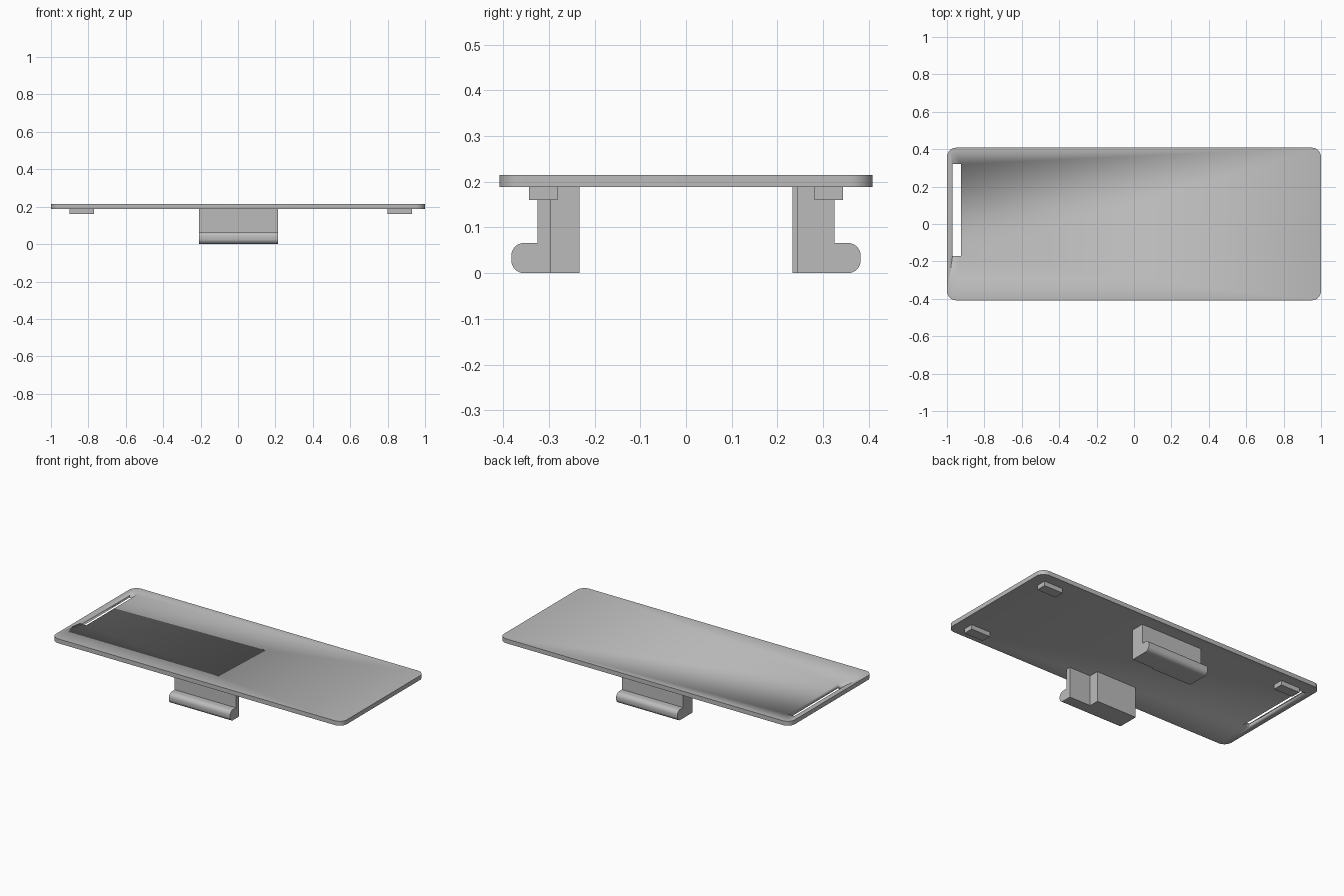
import bpy, math
from mathutils import Vector

if "Cube" in bpy.data.objects:
    bpy.data.objects.remove(bpy.data.objects["Cube"], do_unlink=True)

GREY = (0.5, 0.5, 0.5, 1)
mat = bpy.data.materials.new("plain grey")
mat.use_nodes = True
mat.diffuse_color = GREY
mat.node_tree.nodes["Principled BSDF"].inputs["Base Color"].default_value = GREY


def arc(cx, cy, r, start, end, steps=10):
    """Points along an arc, angles in degrees."""
    angles = [math.radians(start + (end - start) * i / steps) for i in range(steps + 1)]
    return [(cx + r * math.cos(a), cy + r * math.sin(a)) for a in angles]


def extrude(name, profile, to_3d, low, high):
    """Prism from a closed profile, between two levels along its axis."""
    n = len(profile)
    verts = [to_3d(a, b, level) for level in (low, high) for a, b in profile]
    faces = [list(range(n))[::-1], list(range(n, 2 * n))]
    faces += [[i, (i + 1) % n, n + (i + 1) % n, n + i] for i in range(n)]
    mesh = bpy.data.meshes.new(name)
    mesh.from_pydata(verts, [], faces)
    mesh.materials.append(mat)
    obj = bpy.data.objects.new(name, mesh)
    bpy.context.collection.objects.link(obj)
    bpy.ops.object.select_all(action="DESELECT")
    obj.select_set(True)
    bpy.context.view_layer.objects.active = obj
    bpy.ops.object.mode_set(mode="EDIT")
    bpy.ops.mesh.select_all(action="SELECT")
    bpy.ops.mesh.normals_make_consistent(inside=False)
    bpy.ops.object.mode_set(mode="OBJECT")
    bpy.ops.object.shade_smooth_by_angle(angle=math.radians(30))
    return obj


def along_z(a, b, level):
    return Vector((a, b, level))


def along_x(a, b, level):
    return Vector((level, a, b))


def box(name, x0, x1, y0, y1, z0, z1):
    return extrude(name, [(x0, y0), (x1, y0), (x1, y1), (x0, y1)], along_z, z0, z1)


# Rounded plate with a through slot near one end
BOTTOM, TOP = 0.188, 0.215
W, D, R = 1.0, 0.408, 0.05
outline = (arc(W - R, D - R, R, 0, 90) + arc(R - W, D - R, R, 90, 180)
           + arc(R - W, R - D, R, 180, 270) + arc(W - R, R - D, R, 270, 360))
plate = extrude("plate", outline, along_z, BOTTOM, TOP)
cutter = box("slot_cutter", -0.97, -0.925, -0.17, 0.32, 0.1, 0.3)
cut = plate.modifiers.new("slot", "BOOLEAN")
cut.operation = "DIFFERENCE"
cut.solver = "EXACT"
cut.object = cutter
bpy.context.view_layer.objects.active = plate
bpy.ops.object.modifier_apply(modifier=cut.name)
bpy.data.objects.remove(cutter, do_unlink=True)

# Three locating pads under the plate
for name, x, y in (("pad_left_front", 0.865, -0.312), ("pad_left_back", 0.865, 0.312),
                   ("pad_right_back", -0.835, 0.312)):
    box(name, x - 0.065, x + 0.065, y - 0.031, y + 0.031, 0.16, BOTTOM)

# Two clip feet with rounded outward lips; the inner face steps back at one end
X0, STEP, X1 = -0.208, 0.067, 0.213
STEM, LIP, LIP_TOP, LR = 0.325, 0.382, 0.066, 0.028
for name, side, inner in (("front", -1, 0.295), ("back", 1, 0.243)):
    def clip_profile(inside):
        lip = arc(LIP - LR, LR, LR, -90, 0) + arc(LIP - LR, LIP_TOP - LR, LR, 0, 90)
        points = [(inside, 0)] + lip + [(STEM, LIP_TOP), (STEM, BOTTOM), (inside, BOTTOM)]
        return [(side * y, z) for y, z in points]
    extrude(name + "_clip", clip_profile(inner), along_x, X0, X1)
    near, far = sorted((side * 0.233, side * inner))
    box(name + "_clip_rib", X0, STEP, near, far, 0, BOTTOM)
